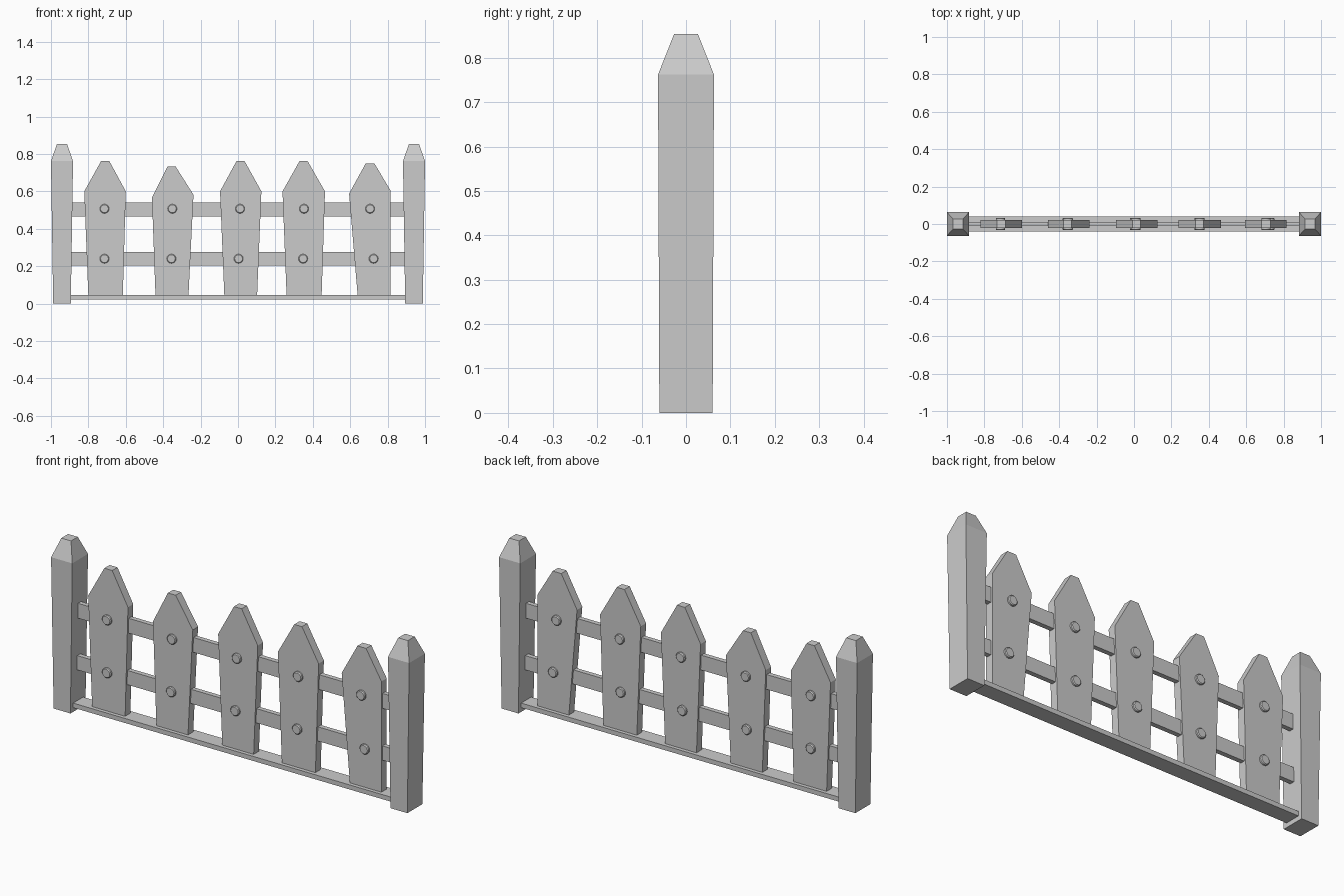
import bpy, bmesh, math

if "Cube" in bpy.data.objects:
    bpy.data.objects.remove(bpy.data.objects["Cube"])


def finish(name, bm):
    bmesh.ops.recalc_face_normals(bm, faces=bm.faces[:])
    mesh = bpy.data.meshes.new(name)
    bm.to_mesh(mesh)
    bm.free()
    obj = bpy.data.objects.new(name, mesh)
    bpy.context.collection.objects.link(obj)
    return obj


def loft(name, sections):
    """Stack rectangles (x0, x1, y0, y1, z) into a capped solid."""
    bm = bmesh.new()
    rings = [[bm.verts.new(p) for p in ((a, c, z), (b, c, z), (b, d, z), (a, d, z))]
             for a, b, c, d, z in sections]
    for lo, hi in zip(rings, rings[1:]):
        for i in range(4):
            j = (i + 1) % 4
            bm.faces.new((lo[i], lo[j], hi[j], hi[i]))
    bm.faces.new(rings[0][::-1])
    bm.faces.new(rings[-1])
    return finish(name, bm)


def box(name, x, y, z0, z1):
    return loft(name, [(-x, x, -y, y, z0), (-x, x, -y, y, z1)])


def board(name, outline, half):
    """Extrude an x-z outline to a board centred on y = 0."""
    bm = bmesh.new()
    face = bm.faces.new([bm.verts.new((x, -half, z)) for x, z in outline])
    out = bmesh.ops.extrude_face_region(bm, geom=[face])["geom"]
    for v in out:
        if isinstance(v, bmesh.types.BMVert):
            v.co.y = half
    return finish(name, bm)


def bolt(name, x, z):
    """Round peg through the picket with softened rims."""
    bpy.ops.mesh.primitive_cylinder_add(vertices=16, radius=0.025, depth=0.066,
                                        location=(x, 0, z), rotation=(math.pi / 2, 0, 0))
    obj = bpy.context.object
    obj.name = name
    mod = obj.modifiers.new("rim", "BEVEL")
    mod.width = 0.004
    mod.segments = 1
    mod.limit_method = "ANGLE"
    mod.angle_limit = math.radians(50)
    bpy.ops.object.shade_smooth_by_angle()


# Corner posts: slightly tapered, with truncated pyramid tops
for side, cx in (("left", -0.941), ("right", 0.941)):
    loft(side + "_post", [(cx - w, cx + w, -d, d, z) for w, d, z in
                          ((0.047, 0.060, 0), (0.059, 0.063, 0.762), (0.027, 0.027, 0.853))])

# Base board and the two rails
box("base_board", 0.893, 0.04, 0.022, 0.045)
box("upper_rail", 0.89, 0.012, 0.465, 0.54)
box("lower_rail", 0.89, 0.012, 0.203, 0.275)

# Pickets: bottom x pair, left shoulder, right shoulder, top x pair, top z, bolt x pair
pickets = [
    ((-0.800, -0.616), (-0.822, 0.600), (-0.600, 0.600), (-0.732, -0.688), 0.762, (-0.714, -0.714)),
    ((-0.441, -0.265), (-0.460, 0.566), (-0.238, 0.582), (-0.377, -0.333), 0.732, (-0.351, -0.356)),
    ((-0.073, 0.102), (-0.096, 0.600), (0.125, 0.600), (-0.008, 0.035), 0.762, (0.011, 0.003)),
    ((0.260, 0.447), (0.238, 0.600), (0.465, 0.600), (0.329, 0.372), 0.762, (0.353, 0.348)),
    ((0.640, 0.816), (0.594, 0.588), (0.816, 0.604), (0.682, 0.730), 0.748, (0.706, 0.725)),
]
for n, (low, left, right, top, z, pegs) in enumerate(pickets, 1):
    board(f"picket_{n}", [(low[0], 0.04), (low[1], 0.04), right,
                          (top[1], z), (top[0], z), left], 0.021)
    bolt(f"upper_bolt_{n}", pegs[0], 0.507)
    bolt(f"lower_bolt_{n}", pegs[1], 0.24)
